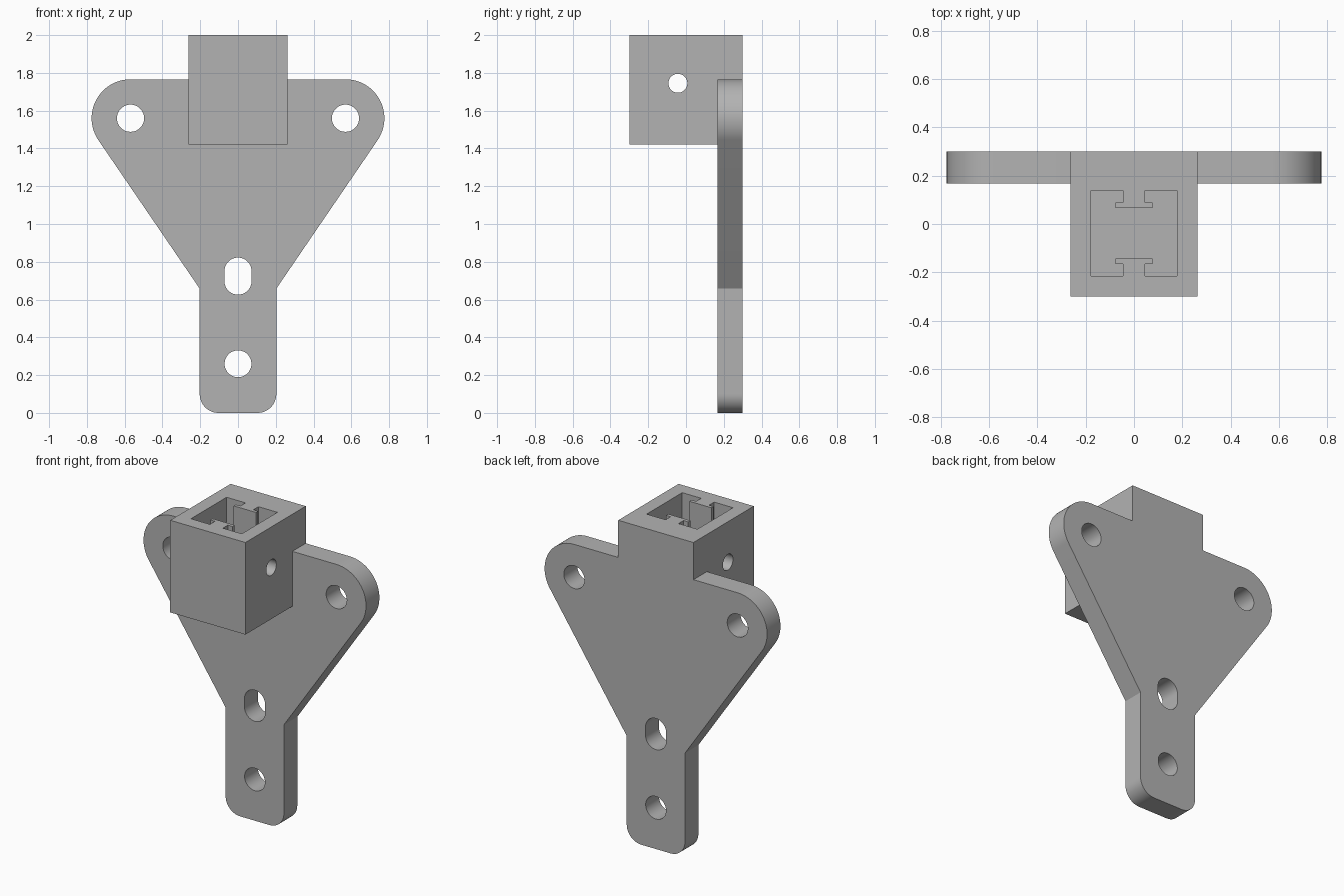
import bpy, bmesh
from math import sin, cos, pi, atan2, acos, hypot
from mathutils import Vector

cube = bpy.data.objects.get("Cube")
if cube:
    bpy.data.objects.remove(cube, do_unlink=True)

grey = bpy.data.materials.new("plain grey")
grey.use_nodes = True
grey.diffuse_color = (0.45, 0.45, 0.45, 1)
grey.node_tree.nodes["Principled BSDF"].inputs["Base Color"].default_value = grey.diffuse_color


def prism(name, outline, axis, lo, hi):
    """Extrude a 2D outline along an axis from lo to hi."""
    place = {"x": lambda a, b, t: (t, a, b),
             "y": lambda a, b, t: (a, t, b),
             "z": lambda a, b, t: (a, b, t)}[axis]
    bm = bmesh.new()
    face = bm.faces.new([bm.verts.new(place(a, b, lo)) for a, b in outline])
    grown = bmesh.ops.extrude_face_region(bm, geom=[face])["geom"]
    bmesh.ops.translate(bm, verts=[v for v in grown if isinstance(v, bmesh.types.BMVert)],
                        vec=Vector(place(0, 0, hi - lo)))
    bmesh.ops.recalc_face_normals(bm, faces=bm.faces)
    mesh = bpy.data.meshes.new(name)
    bm.to_mesh(mesh)
    bm.free()
    mesh.materials.append(grey)
    obj = bpy.data.objects.new(name, mesh)
    bpy.context.collection.objects.link(obj)
    return obj


def arc(ca, cb, r, start, end, steps):
    return [(ca + r * cos(start + (end - start) * i / steps),
             cb + r * sin(start + (end - start) * i / steps)) for i in range(steps + 1)]


def slot(ca, low, high, r):
    return arc(ca, low, r, pi, 2 * pi, 24) + arc(ca, high, r, 0, pi, 24)


def circle(ca, cb, r):
    return arc(ca, cb, r, 0, 2 * pi, 48)[:-1]


def combine(target, other, operation):
    mod = target.modifiers.new(other.name, "BOOLEAN")
    mod.operation, mod.solver, mod.object = operation, "EXACT", other
    bpy.context.view_layer.objects.active = target
    bpy.ops.object.modifier_apply(modifier=mod.name)
    bpy.data.objects.remove(other, do_unlink=True)


# Main dimensions
FRONT, BACK = -0.30, 0.30
PLATE_FRONT = 0.167
EAR_X, EAR_Z, EAR_R = 0.569, 1.56, 0.206
STEM_X, KNEE_Z, FOOT_R = 0.203, 0.658, 0.10
BLOCK_X, BLOCK_Z = 0.262, 1.42

# Mounting plate: rounded foot, straight stem, slanted sides tangent to round ears
dx, dz = STEM_X - EAR_X, KNEE_Z - EAR_Z
tangent = atan2(dz, dx) + acos(EAR_R / hypot(dx, dz))
half = (arc(STEM_X - FOOT_R, FOOT_R, FOOT_R, -pi / 2, 0, 12)
        + [(STEM_X, KNEE_Z)]
        + arc(EAR_X, EAR_Z, EAR_R, tangent, pi / 2, 32))
bracket = prism("bracket", half + [(-a, b) for a, b in reversed(half)], "y", PLATE_FRONT, BACK)

# Socket block, flush with the back of the plate
block = prism("socket_block", [(-BLOCK_X, FRONT), (BLOCK_X, FRONT), (BLOCK_X, BACK), (-BLOCK_X, BACK)],
              "z", BLOCK_Z, 2)
combine(bracket, block, "UNION")

# Blind square pocket with a T-shaped rail on its front and back walls
MID, HALF = -0.038, 0.177
rail = [(HALF, HALF), (0.045, HALF), (0.045, 0.127), (0.077, 0.127), (0.077, 0.105)]
quarter = rail + [(-a, b) for a, b in reversed(rail)]
pocket = [(a, MID + b) for a, b in quarter] + [(-a, MID - b) for a, b in quarter]
combine(bracket, prism("pocket_cutter", pocket, "z", 1.5, 2.1), "DIFFERENCE")

# Cross hole through the side walls of the socket
combine(bracket, prism("cross_hole", circle(-0.043, 1.745, 0.05), "x", -0.4, 0.4), "DIFFERENCE")

# Screw holes in the ears and stem, plus an upright slot
for name, shape in (("left_hole", circle(EAR_X, EAR_Z, 0.072)),
                    ("right_hole", circle(-EAR_X, EAR_Z, 0.072)),
                    ("stem_hole", circle(0, 0.26, 0.071)),
                    ("stem_slot", slot(0, 0.698, 0.75, 0.072))):
    combine(bracket, prism(name, shape, "y", 0.1, 0.4), "DIFFERENCE")

# Smooth the rounded surfaces, keep edges crisp
bpy.ops.object.select_all(action="DESELECT")
bracket.select_set(True)
bpy.context.view_layer.objects.active = bracket
bpy.ops.object.shade_smooth_by_angle(angle=pi / 6)
